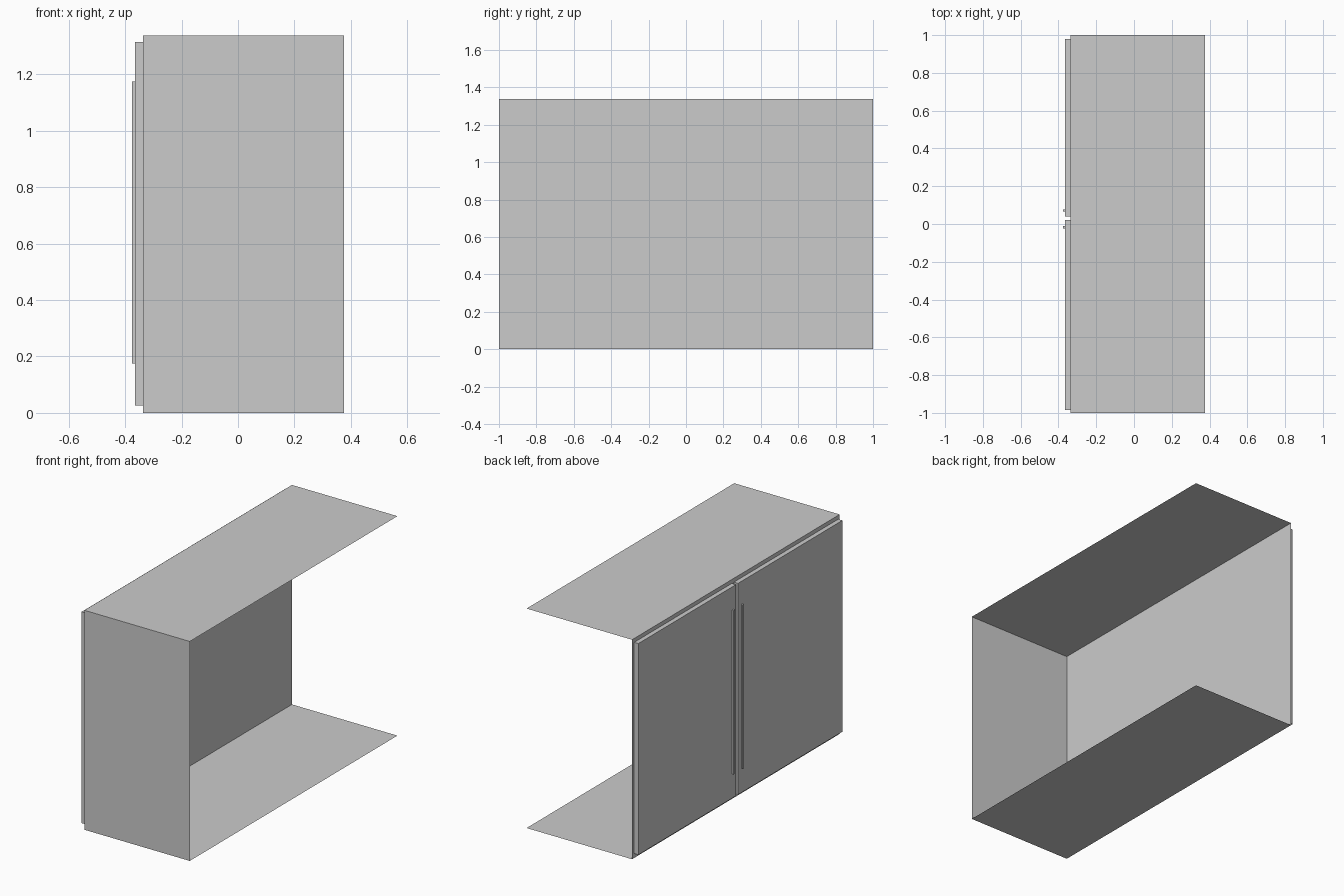
import bpy, bmesh
from mathutils import Vector

if "Cube" in bpy.data.objects:
    bpy.data.objects.remove(bpy.data.objects["Cube"])


def box(name, lo, hi, open_sides=()):
    """Axis-aligned box; faces whose normal is in open_sides are left out."""
    bm = bmesh.new()
    bmesh.ops.create_cube(bm, size=1)
    lo, hi = Vector(lo), Vector(hi)
    bm.normal_update()
    gone = [f for f in bm.faces
            if any(f.normal.dot(Vector(s)) > 0.9 for s in open_sides)]
    if gone:
        bmesh.ops.delete(bm, geom=gone, context='FACES')
    bmesh.ops.scale(bm, vec=hi - lo, verts=bm.verts)
    bmesh.ops.translate(bm, vec=(lo + hi) / 2, verts=bm.verts)
    mesh = bpy.data.meshes.new(name)
    bm.to_mesh(mesh)
    bm.free()
    obj = bpy.data.objects.new(name, mesh)
    bpy.context.collection.objects.link(obj)
    return obj


FRONT = -0.336
HEIGHT = 1.338

# Thin sheet carcass, open at the wall side and at one end
box("carcass", (FRONT, -1, 0), (0.375, 1, HEIGHT),
    open_sides=[(1, 0, 0), (0, 1, 0)])

# Two slab doors, each with a long bar handle near the middle gap
for side, y0, y1, handle_y in (("left", 0.04, 0.98, 0.071),
                               ("right", -0.985, 0.02, -0.017)):
    box(side + "_door", (-0.365, y0, 0.027), (FRONT - 0.001, y1, 1.315))
    box(side + "_handle", (-0.375, handle_y - 0.006, 0.175),
        (-0.364, handle_y + 0.006, 1.175))
